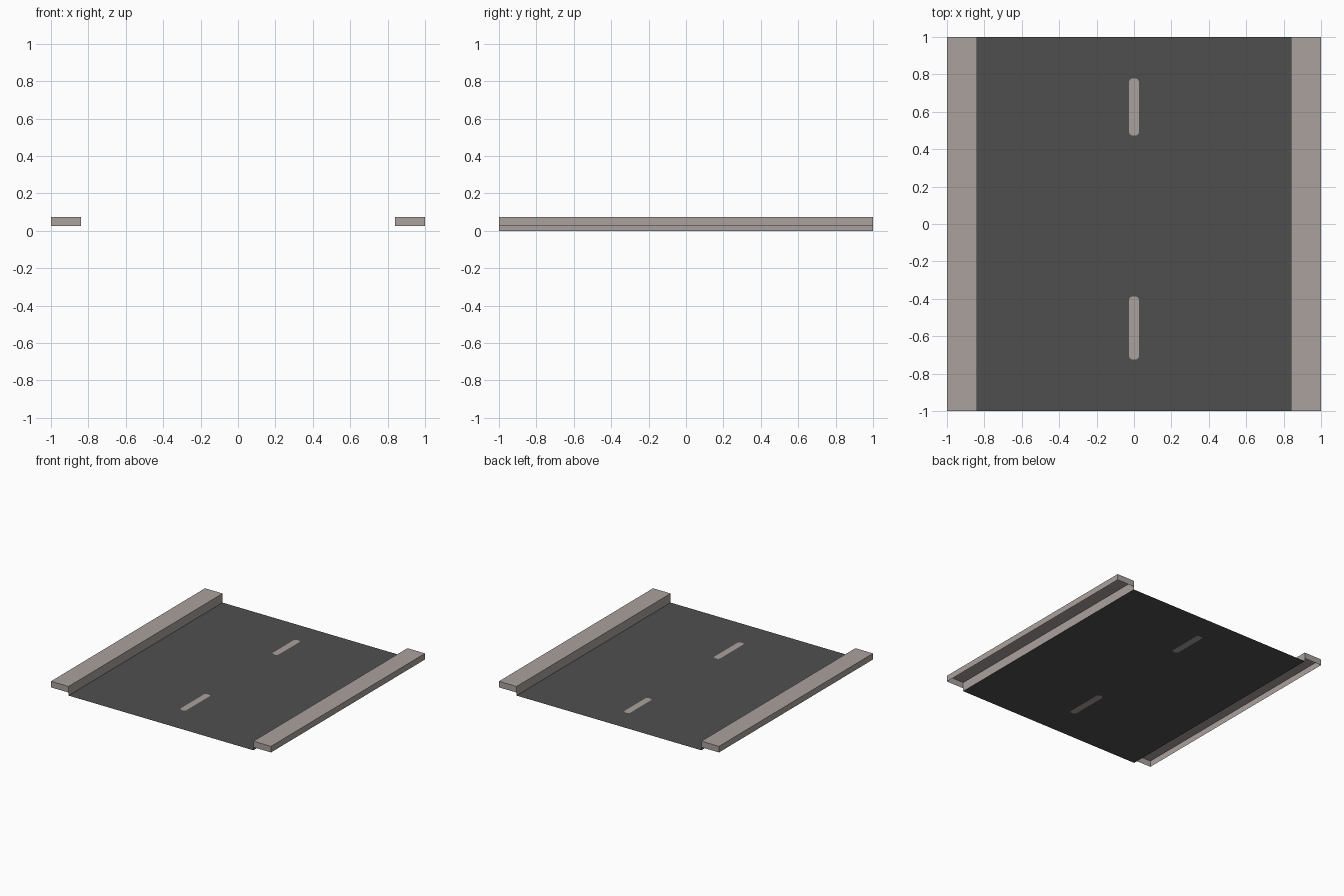
import bpy

if "Cube" in bpy.data.objects:
    bpy.data.objects.remove(bpy.data.objects["Cube"])


def material(name, rgb):
    m = bpy.data.materials.new(name)
    m.diffuse_color = (*rgb, 1)
    m.use_nodes = True
    m.node_tree.nodes["Principled BSDF"].inputs["Base Color"].default_value = m.diffuse_color
    return m


STONE = material("pale stone", (0.40, 0.355, 0.337))
ASPHALT = material("dark asphalt", (0.078, 0.078, 0.078))

EDGE = 0.84                               # half width of the roadway
BOTTOM, TOP = 0.025, 0.075                # pavement heights
DASHES = [(-0.725, -0.388), (0.473, 0.778)]


def build(name, verts, faces, mats, indices=None):
    mesh = bpy.data.meshes.new(name)
    mesh.from_pydata(verts, [], faces)
    for m in mats:
        mesh.materials.append(m)
    if indices:
        for poly, i in zip(mesh.polygons, indices):
            poly.material_index = i
    ob = bpy.data.objects.new(name, mesh)
    bpy.context.collection.objects.link(ob)
    return ob


def dash_side(y0, y1, w=0.027, c=0.016):
    """Right-hand outline of a lane dash with rounded ends, front to back."""
    m = w - c * 0.35
    return [(0, y0), (w - c, y0), (m, y0 + c * 0.35), (w, y0 + c),
            (w, y1 - c), (m, y1 - c * 0.35), (w - c, y1), (0, y1)]


# Roadway: two flat halves around the centre line, lane dashes cut in flush
verts, faces, indices = [], [], []


def add_face(points, index):
    start = len(verts)
    verts.extend((x, y, 0) for x, y in points)
    faces.append(list(range(start, len(verts))))
    indices.append(index)


sides = [dash_side(*d) for d in DASHES]
inner = [(0, -1)] + sides[0] + sides[1] + [(0, 1)]
right_half = inner[::-1] + [(EDGE, -1), (EDGE, 1)]
add_face(right_half, 0)
add_face([(-x, y) for x, y in reversed(right_half)], 0)
for side in sides:
    add_face(side + [(-x, y) for x, y in reversed(side[1:-1])], 1)
build("roadway", verts, faces, [ASPHALT, STONE], indices)


# Pavements: open-bottomed shells whose kerb wall drops down to the roadway
def pavement(name, s):
    v = [(s * x, y, z) for y in (-1, 1)
         for x, z in ((EDGE, 0), (EDGE, BOTTOM), (EDGE, TOP), (1, TOP), (1, BOTTOM))]
    f = [(0, 2, 7, 5),        # kerb wall
         (2, 3, 8, 7),        # top
         (3, 4, 9, 8),        # outer wall
         (1, 4, 3, 2),        # front end
         (6, 7, 8, 9)]        # back end
    if s > 0:
        f[0] = f[0][::-1]
        f[0] = (0, 5, 7, 2)
    else:
        f = [(0, 2, 7, 5)] + [q[::-1] for q in f[1:]]
    build(name, v, f, [STONE])


pavement("right_pavement", 1)
pavement("left_pavement", -1)
